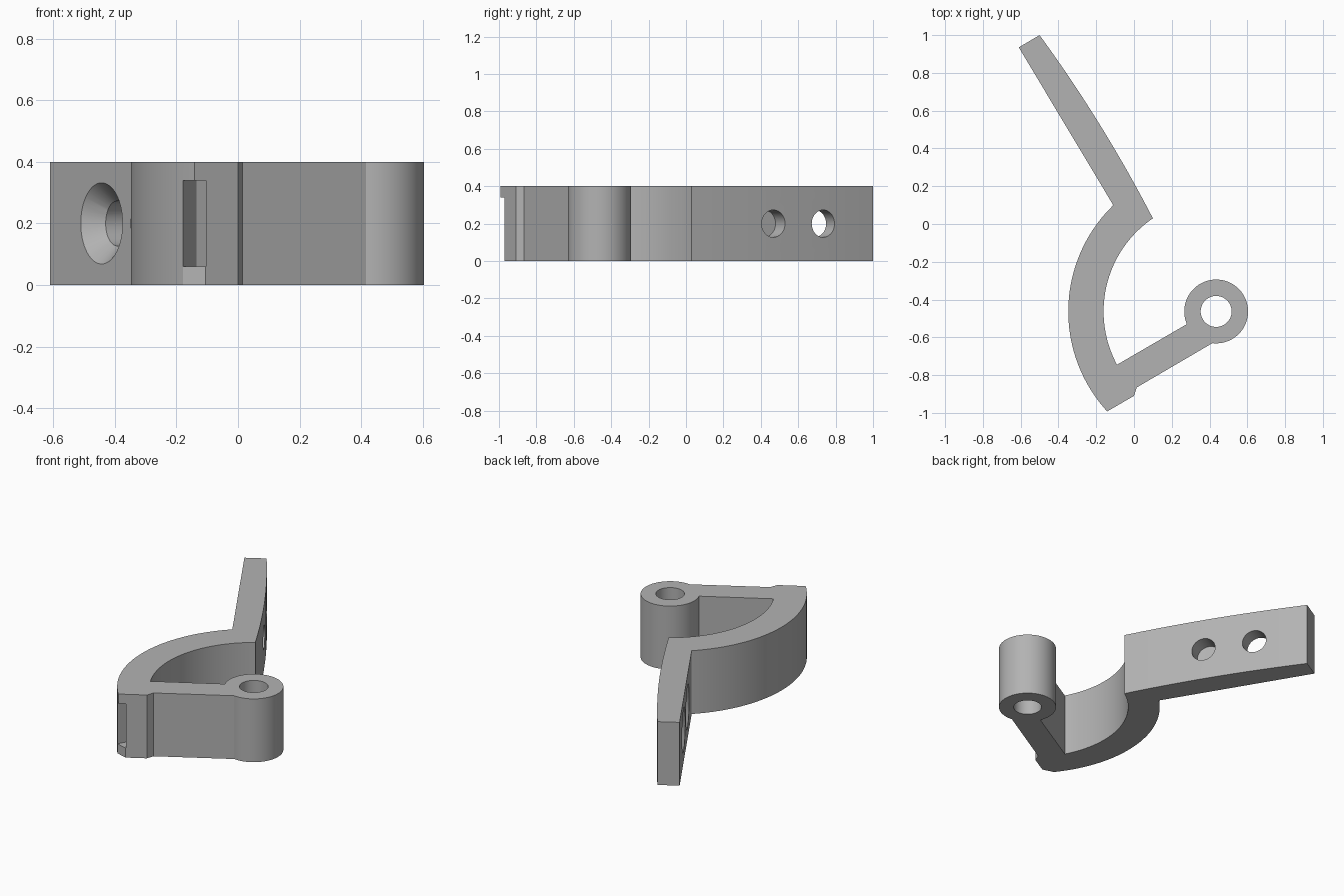
import bpy, bmesh, math
from mathutils import Vector, Matrix

if "Cube" in bpy.data.objects:
    bpy.data.objects.remove(bpy.data.objects["Cube"], do_unlink=True)

HEIGHT = 0.4
HINGE = Vector((0.435, -0.463))

grey = bpy.data.materials.new("plain grey")
grey.use_nodes = True
colour = (0.45, 0.45, 0.45, 1)
grey.diffuse_color = colour
grey.node_tree.nodes["Principled BSDF"].inputs["Base Color"].default_value = colour


def add_object(name, bm):
    bmesh.ops.recalc_face_normals(bm, faces=bm.faces)
    mesh = bpy.data.meshes.new(name)
    bm.to_mesh(mesh)
    bm.free()
    obj = bpy.data.objects.new(name, mesh)
    bpy.context.collection.objects.link(obj)
    mesh.materials.append(grey)
    return obj


def prism(name, outline, z0, z1):
    bm = bmesh.new()
    face = bm.faces.new([bm.verts.new((x, y, z0)) for x, y in outline])
    top = bmesh.ops.extrude_face_region(bm, geom=[face])
    verts = [g for g in top["geom"] if isinstance(g, bmesh.types.BMVert)]
    bmesh.ops.translate(bm, verts=verts, vec=(0, 0, z1 - z0))
    return add_object(name, bm)


def angle_to(p):
    d = Vector(p) - HINGE
    return math.atan2(d.y, d.x) % math.tau


def arc(radius, start, end, steps):
    return [HINGE + radius * Vector((math.cos(a), math.sin(a)))
            for a in (start + (end - start) * i / steps for i in range(steps + 1))]


def bowed(p, q, bulge, steps):
    p, q = Vector(p), Vector(q)
    side = Vector((p.y - q.y, q.x - p.x)).normalized()
    return [p.lerp(q, i / steps) + side * bulge * 4 * (i / steps) * (1 - i / steps)
            for i in range(steps + 1)]


def cone(name, centre, axis, radius0, radius1, depth):
    # starts at centre and runs along axis
    bm = bmesh.new()
    turn = axis.to_track_quat("Z", "Y").to_matrix().to_4x4()
    bmesh.ops.create_cone(bm, cap_ends=True, segments=64, radius1=radius0,
                          radius2=radius1, depth=depth,
                          matrix=Matrix.Translation(centre + axis * depth / 2) @ turn)
    return add_object(name, bm)


def cut(obj, cutter):
    mod = obj.modifiers.new(cutter.name, "BOOLEAN")
    mod.operation = "DIFFERENCE"
    mod.solver = "EXACT"
    mod.object = cutter
    cutter.hide_render = True
    cutters.append(cutter)


# Bracket outline: straight arm, curved web, foot, lever and hinge barrel
outer_start, outer_end = angle_to((-0.11, 0.1)), angle_to((-0.145, -0.995))
inner_start, inner_end = angle_to((-0.09, -0.745)), angle_to((0.1, 0.03))
barrel_start = angle_to((0.415, -0.632)) - math.tau
barrel_end = angle_to((0.28, -0.53))
outline = [(-0.61, 0.935)]
outline += arc(0.783, outer_start, outer_end, 40)
outline += [(0.0, -0.91), (0.015, -0.865)]
outline += arc(0.169, barrel_start, barrel_end - math.tau
               if barrel_end - math.tau > barrel_start else barrel_end, 64)
outline += arc(0.596, inner_start, inner_end, 40)
outline += bowed((-0.5, 1.0), (0.1, 0.03), 0.022, 20)[-2::-1]
bracket = prism("hinged_bracket", outline, 0, HEIGHT)
cutters = []

# Hinge pin bore
cut(bracket, cone("hinge_bore", Vector((*HINGE, -0.1)), Vector((0, 0, 1)), 0.082, 0.082, 0.6))

# Two countersunk screw holes through the arm
axis = Vector((0.858, 0.514, 0))
along = Vector((-0.514, 0.858, 0))
first = Vector((-0.443, 0.656, HEIGHT / 2))
for i in range(2):
    centre = first - along * 0.315 * i
    cut(bracket, cone(f"screw_hole_{i}", centre - axis * 0.1, axis, 0.073, 0.073, 0.5))
    cut(bracket, cone(f"countersink_{i}", centre - axis * 0.02, axis, 0.152, 0.073, 0.079))

# Clipped foot corner with a deeper latch pocket
cut(bracket, prism("corner_clip", [(-0.178, -0.95), (-0.105, -0.972),
                                   (-0.1, -1.1), (-0.25, -1.1), (-0.25, -0.928)], -0.1, 0.34))
cut(bracket, prism("latch_pocket", [(-0.178, -0.95), (-0.135, -0.875), (-0.08, -0.843),
                                    (-0.105, -0.972), (-0.14, -1.05)], 0.06, 0.34))

# Bake the cuts, remove the cutters and smooth the curved walls
bpy.context.view_layer.update()
graph = bpy.context.evaluated_depsgraph_get()
baked = bpy.data.meshes.new_from_object(bracket.evaluated_get(graph))
bracket.modifiers.clear()
bracket.data = baked
for cutter in cutters:
    bpy.data.objects.remove(cutter, do_unlink=True)
bpy.ops.object.select_all(action="DESELECT")
bracket.select_set(True)
bpy.context.view_layer.objects.active = bracket
bpy.ops.object.shade_smooth_by_angle(angle=math.radians(20))
